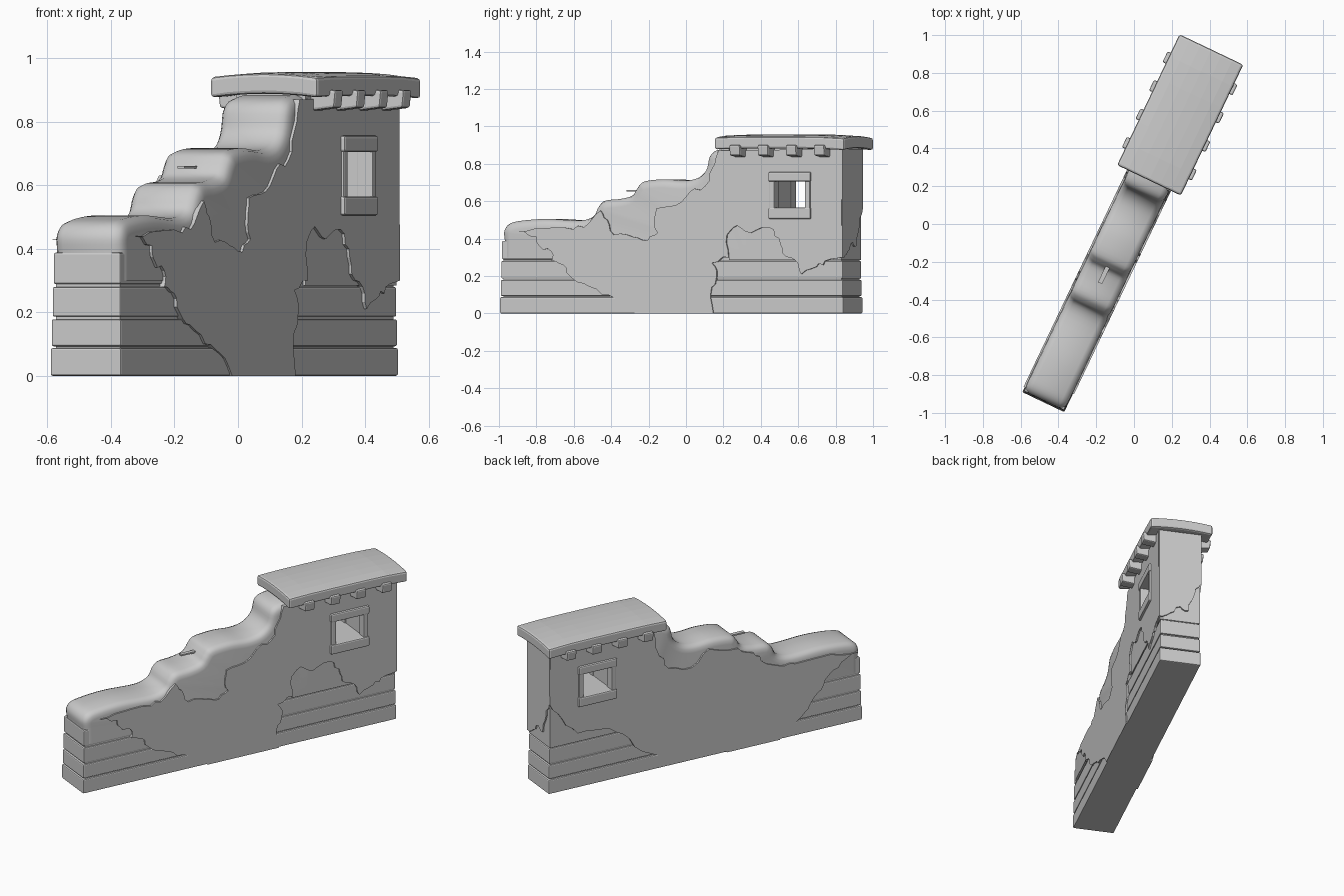
import bpy, bmesh, math, random
from mathutils import Matrix, Vector

random.seed(4)
if "Cube" in bpy.data.objects:
    bpy.data.objects.remove(bpy.data.objects["Cube"], do_unlink=True)

# The wall is built along x and then turned into its diagonal position
PLACE = Matrix.Translation((-.025, .012, 0)) @ Matrix.Rotation(math.radians(64.5), 4, 'Z')
HALF = .12        # half thickness of the masonry
PLASTER = .129    # half thickness including plaster

grey = bpy.data.materials.new("stone_grey")
grey.use_nodes = True
grey.diffuse_color = (.6, .6, .6, 1)
grey.node_tree.nodes["Principled BSDF"].inputs["Base Color"].default_value = (.6, .6, .6, 1)


def finish(name, bm, smooth=False):
    """Turn a bmesh into a placed object with the stone colour."""
    bmesh.ops.recalc_face_normals(bm, faces=bm.faces)
    mesh = bpy.data.meshes.new(name)
    bm.to_mesh(mesh)
    bm.free()
    mesh.transform(PLACE)
    mesh.materials.append(grey)
    obj = bpy.data.objects.new(name, mesh)
    bpy.context.collection.objects.link(obj)
    if smooth:
        bpy.ops.object.select_all(action='DESELECT')
        obj.select_set(True)
        bpy.context.view_layer.objects.active = obj
        bpy.ops.object.shade_smooth_by_angle(angle=math.radians(40))
    return obj


def box(name, x, y, z, bevel=.008, shape=None):
    """Bevelled box between (low, high) pairs; shape may move its vertices."""
    bm = bmesh.new()
    bmesh.ops.create_cube(bm, size=1)
    for v in bm.verts:
        v.co = [lo + (hi - lo) * (c + .5) for c, (lo, hi) in zip(v.co, (x, y, z))]
    if shape:
        shape(bm)
    if bevel:
        sharp = [e for e in bm.edges if e.calc_face_angle(0) > .5]
        bmesh.ops.bevel(bm, geom=sharp, offset=bevel, segments=2, profile=.5, affect='EDGES')
    return finish(name, bm)


def slab(name, outline, to_point, inner, outer):
    """Extrude an outline, with ragged short edges, between two depths."""
    points = []
    for a, b in zip(outline, outline[1:] + outline[:1]):
        a, b = Vector(a), Vector(b)
        points.append(a)
        if (b - a).length < .2:
            side = Vector((a.y - b.y, b.x - a.x)).normalized()
            for t in (1/3, 2/3):
                points.append(a.lerp(b, t) + side * random.uniform(-.012, .012))
    bm = bmesh.new()
    rings = [[bm.verts.new(to_point(p, d)) for p in points] for d in (inner, outer)]
    for ring in rings:
        bm.faces.new(ring)
    for i in range(len(points)):
        j = (i + 1) % len(points)
        bm.faces.new((rings[0][i], rings[0][j], rings[1][j], rings[1][i]))
    return finish(name, bm)


def smooth_path(keys, steps=4):
    """Catmull-Rom curve through the key points."""
    pts = [Vector(k) for k in keys]
    pts = [pts[0]] + pts + [pts[-1]]
    path = []
    for a, b, c, d in zip(pts, pts[1:], pts[2:], pts[3:]):
        for i in range(steps):
            t = i / steps
            path.append(b + (c - a) * t / 2 + (a * 2 - b * 5 + c * 4 - d) * t * t / 2
                        + (b * 3 - a - c * 3 + d) * t ** 3 / 2)
    return path + [pts[-1]]


def cut(obj, cutter):
    """Apply a boolean difference."""
    mod = obj.modifiers.new("opening", 'BOOLEAN')
    mod.object = cutter
    mod.solver = 'EXACT'
    bpy.ops.object.select_all(action='DESELECT')
    obj.select_set(True)
    bpy.context.view_layer.objects.active = obj
    bpy.ops.object.modifier_apply(modifier=mod.name)


# Stepped cap: rounded steps climbing to the tower
steps = smooth_path([(-1.045, .39), (-1.048, .44), (-1.02, .478), (-.95, .495), (-.8, .505),
                     (-.6, .497), (-.52, .52), (-.49, .57), (-.45, .603), (-.36, .612),
                     (-.29, .63), (-.26, .67), (-.22, .705), (-.1, .717), (.02, .71),
                     (.1, .725), (.15, .77), (.17, .84), (.21, .872), (.29, .885)])
bm = bmesh.new()
rows = []
for y, inset in ((-1, .045), (-.97, .024), (-.88, .009), (-.7, 0),
                 (.7, 0), (.88, .009), (.97, .024), (1, .045)):
    row = []
    for i, p in enumerate(steps):
        along = steps[min(i + 1, len(steps) - 1)] - steps[max(i - 1, 0)]
        q = p + Vector((along.y, -along.x)).normalized() * inset
        row.append(bm.verts.new((q.x, y * HALF, q.y)))
    row.append(bm.verts.new((.4, y * HALF, row[-1].co.z)))
    row.append(bm.verts.new((.4, y * HALF, .3)))
    row.append(bm.verts.new((row[0].co.x, y * HALF, .3)))
    rows.append(row)
for a, b in zip(rows, rows[1:]):
    for i in range(len(a)):
        j = (i + 1) % len(a)
        bm.faces.new((a[i], a[j], b[j], b[i]))
bm.faces.new(rows[0])
bm.faces.new(rows[-1])
finish("stepped_cap", bm, smooth=True)

# Masonry: inner core, long courses and one extra course at the low end
box("wall_core", (-1.04, .96), (-.112, .112), (.005, .37), 0)
for i, (low, high, end) in enumerate(((0, .087, .975), (.093, .178, .972),
                                      (.186, .28, .97), (.289, .388, .15))):
    w = HALF + .003 - i * .002
    box(f"stone_course_{i + 1}", (-1.058 + i * .003, end), (-w, w), (low, high), .006)

# Tower body and the plaster sheets on both faces
tower = box("tower_body", (.3, .965), (-HALF, HALF), (.285, .89), 0)
right_outline = [(-.255, 0), (-.34, .07), (-.45, .1), (-.56, .16), (-.64, .2), (-.68, .26),
                 (-.75, .28), (-.75, .33), (-.82, .36), (-.84, .41), (-.95, .44), (-.8, .455),
                 (-.62, .45), (-.53, .48), (-.46, .55), (-.42, .5), (-.38, .42), (-.27, .41),
                 (-.18, .39), (-.12, .43), (-.14, .5), (-.13, .56), (-.01, .58), (.07, .65),
                 (.16, .68), (.2, .77), (.24, .87), (.968, .88), (.972, .3), (.87, .28),
                 (.82, .25), (.73, .21), (.7, .28), (.62, .32), (.6, .4), (.54, .46),
                 (.43, .43), (.35, .47), (.29, .42), (.3, .3), (.2, .27), (.23, .2),
                 (.2, .14), (.21, 0)]
left_outline = [(-.52, 0), (-.53, .06), (-.66, .11), (-.72, .18), (-.79, .25), (-.84, .33),
                (-.92, .39), (-1.03, .43), (-.85, .455), (-.62, .45), (-.52, .46), (-.4, .52),
                (-.35, .58), (-.25, .63), (-.06, .67), (.05, .58), (.2, .61), (.26, .7),
                (.3, .87), (.968, .88), (.972, .56), (.89, .45), (.79, .34), (.63, .33),
                (.5, .27), (.37, .13), (.17, .04), (0, .07), (-.18, 0)]
panels = [tower]
for name, outline, side in (("right_plaster", right_outline, -1), ("left_plaster", left_outline, 1)):
    panels.append(slab(name, outline, lambda p, d, s=side: (p.x, s * d, p.y), .1, PLASTER))
slab("end_plaster", [(-.127, .3), (-.06, .33), (0, .38), (.05, .36), (.09, .48), (.127, .56),
                     (.127, .88), (-.127, .88)], lambda p, d: (d, p.x, p.y), .95, .974)

# Window: an opening through the tower, framed on both faces
opening = box("window_opening", (.57, .76), (-.3, .3), (.565, .705), 0)
opening.hide_render = True
for panel in panels:
    cut(panel, opening)
bpy.data.objects.remove(opening, do_unlink=True)
for side, s in (("right", -1), ("left", 1)):
    def depth(a, b):
        return tuple(sorted((s * a, s * b)))
    box(f"{side}_window_lintel", (.54, .79), depth(.08, .143), (.705, .756))
    box(f"{side}_window_sill", (.54, .79), depth(.08, .143), (.505, .565))
    for i, x in enumerate((.545, .755)):
        box(f"{side}_window_jamb_{i + 1}", (x, x + .03), depth(.08, .137), (.55, .72), .005)

    # Beam ends under the roof, lower edge sloping up outwards
    def slope(bm):
        for v in bm.verts:
            if v.co.z < .86 and abs(v.co.y) > .15:
                v.co.z += .012
                v.co.y *= .97
    for i in range(4):
        x = .37 + i / 6
        box(f"{side}_beam_end_{i + 1}", (x - .031, x + .031), depth(.1, .206), (.832, .9), .008, slope)


# Roof slab, sagging gently towards its edges
def sag(bm):
    bmesh.ops.subdivide_edges(bm, edges=bm.edges, cuts=5, use_grid_fill=True)
    for v in bm.verts:
        v.co.z -= .012 * (v.co.y / .187) ** 2 + .008 * ((v.co.x - .6) / .4) ** 4


box("roof_slab", (.243, 1.01), (-.187, .187), (.893, .957), .012, sag)

# Small peg lying out of the third step
box("wooden_peg", (-.36, -.23), (-.012, .012), (.652, .661), 0)
